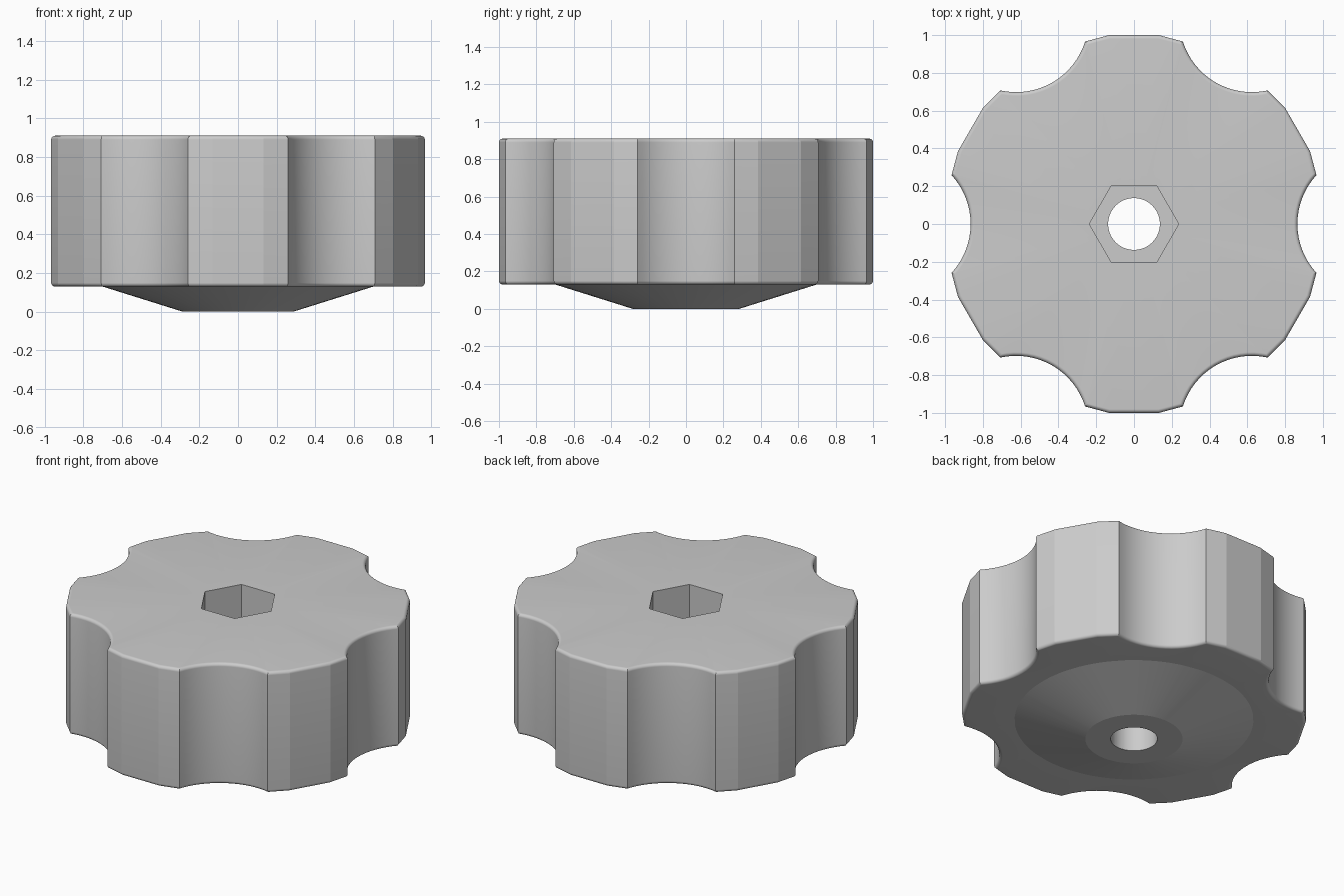
import bpy, bmesh
from math import sin, cos, pi, radians, asin, hypot, atan2
from mathutils import Vector

if "Cube" in bpy.data.objects:
    bpy.data.objects.remove(bpy.data.objects["Cube"])

TOP, BASE, FILLET = 0.91, 0.13, 0.02
HEX_FLOOR, HOLE_R, HEX_APOTHEM = 0.45, 0.137, 0.205

# Outline of one sixth: scalloped groove centred on angle 0, then a faceted lobe
end = Vector((cos(radians(15)), sin(radians(15))))
sag = end.x - 0.865
groove_r = (end.y ** 2 + sag ** 2) / (2 * sag)
half = asin(end.y / groove_r)
cx = 0.865 + groove_r
N = 16
sector = []
for i in range(N + 1):
    a = half * (2 * i / N - 1)
    sector.append(Vector((cx - groove_r * cos(a), groove_r * sin(a))))
R = 1 / cos(radians(7.5))          # 24-sided rim
rim = [end] + [Vector((R * cos(radians(d)), R * sin(radians(d)))) for d in (22.5, 37.5)]
rim.append(Vector((cos(radians(45)), sin(radians(45)))))
for p, q, n in zip(rim, rim[1:], (1, 3, 1)):
    for k in range(1, n + 1):
        sector.append(p.lerp(q, k / n))
sector.pop()                       # the next sector starts here


def turn(v, a):
    return Vector((v.x * cos(a) - v.y * sin(a), v.x * sin(a) + v.y * cos(a)))


outline = [turn(p, k * pi / 3) for k in range(6) for p in sector]
angles = [atan2(p.y, p.x) for p in outline]


def offset(d):
    """Outline moved inwards by d, with mitred corners."""
    pts = []
    for i, p in enumerate(outline):
        e1 = (p - outline[i - 1]).normalized()
        e2 = (outline[(i + 1) % len(outline)] - p).normalized()
        n1, n2 = Vector((-e1.y, e1.x)), Vector((-e2.y, e2.x))
        pts.append(p + (n1 + n2) * d / (1 + n1.dot(n2)))
    return pts


def circle(r):
    return [Vector((r * cos(a), r * sin(a))) for a in angles]


def hexagon(apothem):
    pts = []
    for a in angles:
        r = apothem / cos((a % (pi / 3)) - pi / 6)
        pts.append(Vector((r * cos(a), r * sin(a))))
    return pts


# Loops from the bore, down the cone, over the rim and into the hex socket
loops = [(circle(HOLE_R), 0), (circle(0.285), 0), (circle(0.70), BASE)]
S = 8
for i in range(S + 1):
    t = i / S * pi / 2
    loops.append((offset(FILLET * (1 - sin(t))), BASE + FILLET * (1 - cos(t))))
for i in range(S + 1):
    t = i / S * pi / 2
    loops.append((offset(FILLET * (1 - cos(t))), TOP - FILLET * (1 - sin(t))))
loops += [(hexagon(HEX_APOTHEM), TOP), (hexagon(HEX_APOTHEM), HEX_FLOOR),
          (circle(HOLE_R), HEX_FLOOR)]

bm = bmesh.new()
rings = [[bm.verts.new((p.x, p.y, z)) for p in pts] for pts, z in loops]
for a, b in zip(rings, rings[1:] + rings[:1]):
    for i in range(len(a)):
        j = (i + 1) % len(a)
        bm.faces.new((a[i], a[j], b[j], b[i]))
bmesh.ops.recalc_face_normals(bm, faces=bm.faces)
mesh = bpy.data.meshes.new("knob")
bm.to_mesh(mesh)
bm.free()

knob = bpy.data.objects.new("knob", mesh)
bpy.context.collection.objects.link(knob)
grey = bpy.data.materials.new("light grey")
grey.diffuse_color = (0.6, 0.6, 0.6, 1)
grey.use_nodes = True
grey.node_tree.nodes["Principled BSDF"].inputs["Base Color"].default_value = grey.diffuse_color
mesh.materials.append(grey)

# Smooth grooves, bore and fillets; rim facets stay flat
bpy.context.view_layer.objects.active = knob
knob.select_set(True)
bpy.ops.object.shade_smooth_by_angle(angle=radians(13))
